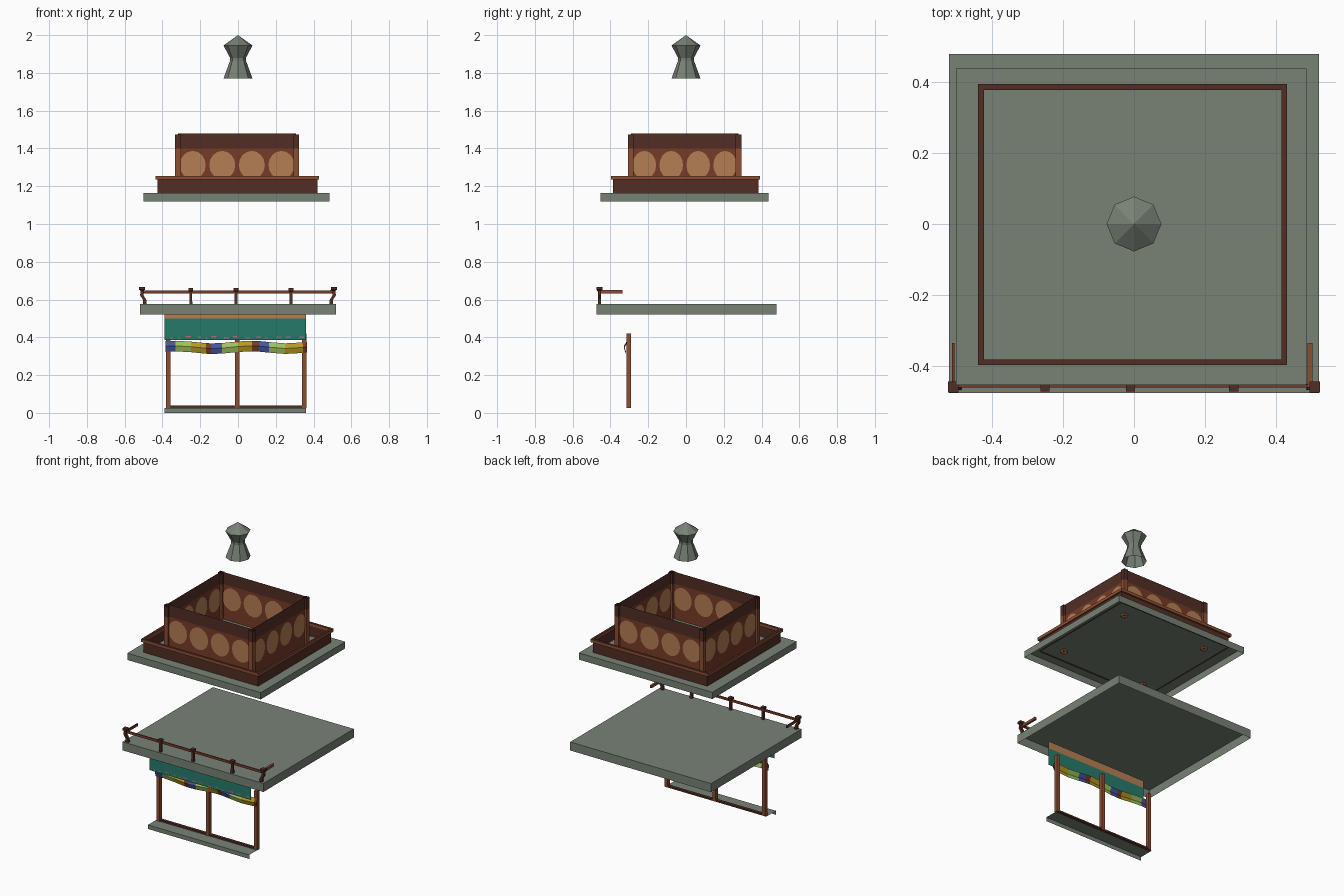
import bpy, math, random

if "Cube" in bpy.data.objects:
    bpy.data.objects.remove(bpy.data.objects["Cube"])

random.seed(4)

def material(name, r, g, b):
    m = bpy.data.materials.new(name)
    m.diffuse_color = (r, g, b, 1)
    m.use_nodes = True
    m.node_tree.nodes["Principled BSDF"].inputs["Base Color"].default_value = m.diffuse_color
    return m

STONE = material("grey stone", 0.188, 0.223, 0.181)
DARK = material("dark wood", 0.084, 0.027, 0.018)
RED = material("red brown wood", 0.18, 0.044, 0.02)
ORANGE = material("orange brown wood", 0.27, 0.076, 0.032)
TAN = material("tan panel", 0.46, 0.21, 0.087)
TEAL = material("teal cloth", 0.019, 0.195, 0.144)
GOLD = material("gold cloth", 0.46, 0.32, 0.017)
LIME = material("lime cloth", 0.35, 0.53, 0.114)
BLUE = material("blue cloth", 0.061, 0.09, 0.352)
PINK = material("pink trim", 0.55, 0.12, 0.21)

def mesh(name, verts, faces, mats, indices=None):
    me = bpy.data.meshes.new(name)
    me.from_pydata(verts, [], faces)
    ob = bpy.data.objects.new(name, me)
    bpy.context.collection.objects.link(ob)
    for m in mats:
        me.materials.append(m)
    for p, i in zip(me.polygons, indices or []):
        p.material_index = i
    return ob

SIDES = {"b": (0, 3, 2, 1), "t": (4, 5, 6, 7), "f": (0, 1, 5, 4),
         "r": (1, 2, 6, 5), "k": (2, 3, 7, 6), "l": (3, 0, 4, 7)}

def box(name, x, y, z, mat, keep="btfrkl", top=None):
    """Box from (low, high) ranges, keeping only the named sides."""
    verts = [(x[i], y[j], z[k]) for k in (0, 1)
             for i, j in ((0, 0), (1, 0), (1, 1), (0, 1))]
    return mesh(name, verts, [SIDES[s] for s in keep], [mat, top or mat],
                [int(s == "t") for s in keep])

def loft(name, cx, cy, rings, mat):
    """Square post from (x shift, z, half width) rings."""
    verts, faces = [], []
    for dx, z, h in rings:
        verts += [(cx + dx + sx * h, cy + sy * h, z)
                  for sx, sy in ((-1, -1), (1, -1), (1, 1), (-1, 1))]
    for k in range(len(rings) - 1):
        for i in range(4):
            j = (i + 1) % 4
            faces.append((4*k + i, 4*k + j, 4*k + 4 + j, 4*k + 4 + i))
    n = len(verts)
    faces.append((n - 4, n - 3, n - 2, n - 1))
    return mesh(name, verts, faces, [mat])

# Finial: eight sides, open underneath
verts, faces = [], []
profile = [(0.077, 1.77), (0.042, 1.865), (0.042, 1.88), (0.077, 1.945)]
for r, z in profile:
    verts += [(r * math.cos(a * math.pi / 4), r * math.sin(a * math.pi / 4), z) for a in range(8)]
verts.append((0, 0, 2.0))
for k in range(4):
    for i in range(8):
        j = (i + 1) % 8
        faces.append((8*k + i, 8*k + j, 32) if k == 3 else
                     (8*k + i, 8*k + j, 8*k + 8 + j, 8*k + 8 + i))
mesh("finial", verts, faces, [STONE])

# Roof slabs, hollow underneath
box("upper_slab", (-0.50, 0.485), (-0.453, 0.437), (1.12, 1.165), STONE, "tfrkl")
box("lower_slab", (-0.52, 0.52), (-0.475, 0.478), (0.52, 0.577), STONE, "tfrkl")

# Parapet skirt and its capping frame
box("parapet_skirt", (-0.425, 0.42), (-0.387, 0.383), (1.158, 1.235), DARK, "frkl")
X, Y, Z = (-0.438, 0.43), (-0.396, 0.393), (1.235, 1.255)
t = 0.016
for side, x, y in (("front", X, (Y[0], Y[0] + t)), ("back", X, (Y[1] - t, Y[1])),
                   ("left", (X[0], X[0] + t), (Y[0] + t, Y[1] - t)),
                   ("right", (X[1] - t, X[1]), (Y[0] + t, Y[1] - t))):
    box("parapet_cap_" + side, x, y, Z, ORANGE, top=DARK)

# Upper storey: thin walls, dark top band, oval panels on both faces
WX, WY = (-0.318, 0.308), (-0.292, 0.278)
box("upper_walls", WX, WY, (1.165, 1.40), RED, "frkl")
box("upper_wall_band", WX, WY, (1.40, 1.48), DARK, "frkl")

def oval_panels(name, axis, fixed, lo, hi, outward):
    verts, faces = [], []
    pitch = (hi - lo) / 4
    for off in (0.002 * outward, -0.002 * outward):
        for k in range(4):
            c = lo + pitch * (k + 0.5)
            ring = []
            for i in range(16):
                a = i * math.pi / 8
                u = c + pitch * 0.44 * math.cos(a)
                z = 1.312 + 0.075 * math.sin(a)
                ring.append(len(verts))
                verts.append((u, fixed + off, z) if axis == "x" else (fixed + off, u, z))
            # counter-clockwise x-z faces -y, counter-clockwise y-z faces +x
            flip = (off > 0) == (axis == "x")
            faces.append(ring[::-1] if flip else ring)
    mesh(name, verts, faces, [TAN])

oval_panels("front_panels", "x", WY[0], *WX, -1)
oval_panels("back_panels", "x", WY[1], *WX, 1)
oval_panels("left_panels", "y", WX[0], *WY, -1)
oval_panels("right_panels", "y", WX[1], *WY, 1)

# Upper corner posts, open at the ends
for px in WX:
    for py in WY:
        x, y = (px - 0.015, px + 0.015), (py - 0.015, py + 0.015)
        box("upper_post", x, y, (1.15, 1.40), ORANGE, "frkl")
        box("upper_post_head", x, y, (1.40, 1.475), DARK, "frkl")

# Balcony railing: front rail, short returns, baluster posts
box("front_rail", (-0.505, 0.505), (-0.459, -0.452), (0.633, 0.649), RED)
box("left_return_rail", (-0.511, -0.504), (-0.455, -0.335), (0.633, 0.65), RED)
box("right_return_rail", (0.488, 0.502), (-0.455, -0.335), (0.633, 0.65), ORANGE, top=ORANGE)
for px in (-0.25, -0.01, 0.28):
    loft("baluster", px, -0.458, [(0, 0.577, 0.008), (0, 0.642, 0.007), (0, 0.646, 0.013),
                                  (0, 0.661, 0.013)], DARK)
for s in (-1, 1):
    post = loft("corner_baluster", s * 0.505, -0.458,
                [(-s * 0.012, 0.577, 0.009), (-s * 0.010, 0.60, 0.009), (s * 0.004, 0.622, 0.009),
                 (s * 0.002, 0.648, 0.009), (s * 0.003, 0.652, 0.015), (s * 0.003, 0.666, 0.015)],
                DARK)

# Ground floor: sill step, bottom beam and posts
box("sill_step", (-0.388, 0.36), (-0.395, -0.295), (0.0, 0.027), STONE, "tf")
box("bottom_beam", (-0.37, 0.352), (-0.312, -0.292), (0.027, 0.038), DARK)
for px in (-0.369, -0.004, 0.351):
    box("lower_post", (px - 0.011, px + 0.011), (-0.315, -0.291), (0.027, 0.42), ORANGE)

# Hanging cloth: tan heading over teal curtain with pink dashes near the hem
def sheet(name, x, y, z, mat):
    mesh(name, [(x[0], y, z[0]), (x[1], y, z[0]), (x[1], y, z[1]), (x[0], y, z[1])],
         [(0, 1, 2, 3)], [mat])

sheet("curtain_heading", (-0.39, 0.36), -0.375, (0.50, 0.55), TAN)
sheet("curtain", (-0.39, 0.36), -0.375, (0.385, 0.50), TEAL)
x = -0.36
while x < 0.33:
    w = random.uniform(0.012, 0.03)
    z = random.uniform(0.392, 0.402)
    sheet("hem_dash", (x, x + w), -0.377, (z, z + 0.007), PINK)
    x += w + random.uniform(0.012, 0.045)

# Bunting: one bowed strip, coloured segment by segment
cuts = [-0.384, -0.33, -0.25, -0.17, -0.14, -0.085, 0.0, 0.075, 0.11, 0.165, 0.25, 0.345, 0.365]
colours = [0, 1, 2, 3, 0, 1, 2, 3, 0, 1, 2, 3]
verts, faces = [], []
for c in cuts:
    sag = 0.007 * math.sin((c + 0.3) * 16 + 2)
    verts += [(c, -0.318, 0.319 + sag), (c, -0.328, 0.348 + sag), (c, -0.312, 0.375 + sag)]
idx = []
for i, col in enumerate(colours):
    for r in (0, 1):
        a = 3 * i + r
        faces.append((a, a + 3, a + 4, a + 1))
        idx.append(col)
mesh("bunting", verts, faces, [BLUE, LIME, GOLD, RED], idx)
